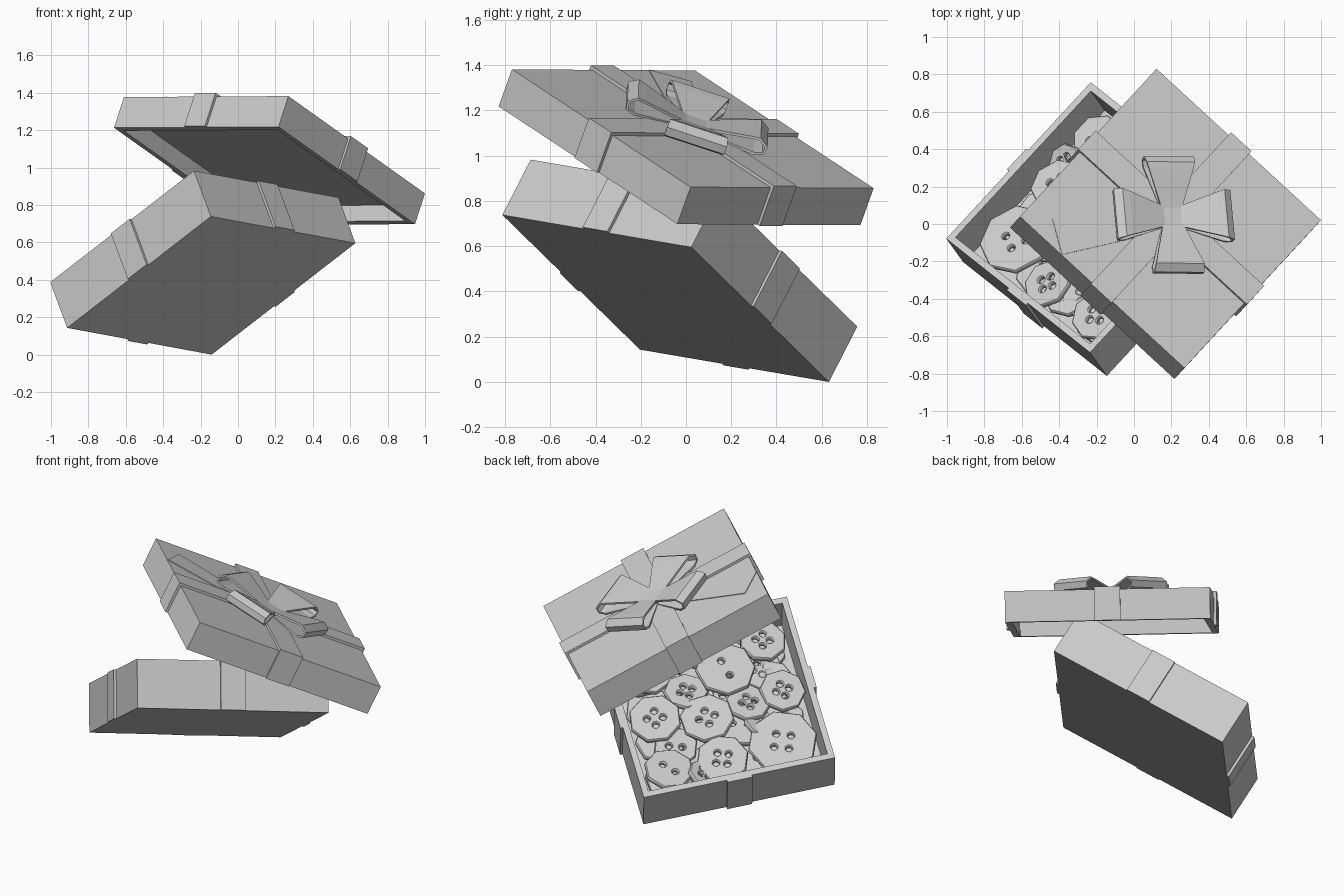
import bpy, bmesh, math, random
from mathutils import Matrix, Vector

random.seed(4)
if "Cube" in bpy.data.objects:
    bpy.data.objects.remove(bpy.data.objects["Cube"])

grey = bpy.data.materials.new("plain_grey")
grey.use_nodes = True
grey.diffuse_color = (0.6, 0.6, 0.6, 1)
grey.node_tree.nodes["Principled BSDF"].inputs["Base Color"].default_value = (0.6, 0.6, 0.6, 1)


def frame(origin, x, z):
    """Right-handed frame from an origin, an x direction and an up direction."""
    x, z = Vector(x).normalized(), Vector(z).normalized()
    y = z.cross(x).normalized()
    z = x.cross(y)
    m = Matrix((x, y, z)).transposed().to_4x4()
    m.translation = origin
    return m


BOX = frame((-0.143, -0.09, 0.369), (0.77, -0.61, 0.597), (-0.311, 0.432, 0.846))
LID = frame((0.195, 0.03, 1.119), (0.88, -0.81, 0.005), (0.292, 0.323, 0.9))
BOX_SIZE, BOX_H = 1.147, 0.289
LID_SIZE, LID_H = 1.195, 0.182
RIBBON_W, RIBBON_T = 0.15, 0.015


def finish(name, bm, matrix):
    mesh = bpy.data.meshes.new(name)
    bmesh.ops.recalc_face_normals(bm, faces=bm.faces)
    bm.to_mesh(mesh)
    bm.free()
    mesh.materials.append(grey)
    obj = bpy.data.objects.new(name, mesh)
    bpy.context.collection.objects.link(obj)
    obj.matrix_world = matrix
    return obj


def block_mesh(center, dims):
    bm = bmesh.new()
    bmesh.ops.create_cube(bm, size=1, matrix=Matrix.Translation(center) @ Matrix.Diagonal((*dims, 1)))
    return bm


def block(name, center, dims, matrix):
    return finish(name, block_mesh(center, dims), matrix)


def tray(name, size, z_low, height, wall, depth, side, matrix):
    """Square tray, open at the top (side 1) or underneath (side -1)."""
    bm = block_mesh((0, 0, z_low + height / 2), (size, size, height))
    bm.normal_update()
    rim = [f for f in bm.faces if f.normal.z * side > 0.9]
    bmesh.ops.inset_region(bm, faces=rim, thickness=wall)
    floor = bmesh.ops.extrude_discrete_faces(bm, faces=rim)["faces"]
    bmesh.ops.translate(bm, verts=floor[0].verts, vec=(0, 0, -side * depth))
    return finish(name, bm, matrix)


def side_ribbons(name, size, z_mid, height, matrix):
    for i in range(4):
        turn = Matrix.Rotation(i * math.pi / 2, 4, 'Z')
        block(f"{name}_{i + 1}", ((size + RIBBON_T) / 2, 0, z_mid),
              (RIBBON_T, RIBBON_W, height), matrix @ turn)


# Open box and lid, with ribbon on their sides
tray("box_base", BOX_SIZE, 0, BOX_H, 0.052, 0.24, 1, BOX)
side_ribbons("box_ribbon", BOX_SIZE, BOX_H / 2, BOX_H, BOX)
tray("box_lid", LID_SIZE, -LID_H, LID_H, 0.055, 0.095, -1, LID)
side_ribbons("lid_side_ribbon", LID_SIZE, -LID_H / 2, LID_H, LID)

# Ribbon cross on top of the lid
long = LID_SIZE + 2 * RIBBON_T
block("lid_ribbon_across", (0, 0, RIBBON_T / 2), (long, RIBBON_W, RIBBON_T), LID)
block("lid_ribbon_along", (0, 0, RIBBON_T / 2), (RIBBON_W, long, RIBBON_T), LID)

# Loose ribbon tail, lying flat from the bow to the lid edge
tail_end = Vector((-0.376, -0.538, 0))
tail_turn = Matrix.Rotation(math.atan2(tail_end.y, tail_end.x), 4, 'Z')
bm = block_mesh((tail_end.length / 2, 0, 0.001), (tail_end.length, 0.2, 0.006))
for v in bm.verts:
    if v.co.x < 0.1:
        v.co.y *= 0.6
finish("ribbon_tail", bm, LID @ tail_turn)

# Bow: four flared loops pointing at the lid corners, and a flat knot
LOOP = [(0.04, 0.032), (0.25, 0.085), (0.285, 0.092), (0.322, 0.068),
        (0.318, 0.035), (0.28, 0.02), (0.04, 0.012)]
for i in range(4):
    bm = bmesh.new()
    rows = []
    for r, z in LOOP:
        half = 0.055 + 0.085 * min(1, (r - 0.04) / 0.26)
        rows.append([bm.verts.new((r, s * half, z)) for s in (-1, 1)])
    for a, b in zip(rows, rows[1:]):
        bm.faces.new((a[0], a[1], b[1], b[0]))
    turn = Matrix.Rotation(math.pi / 4 + i * math.pi / 2, 4, 'Z')
    loop = finish(f"bow_loop_{i + 1}", bm, LID @ turn)
    solid = loop.modifiers.new("thickness", 'SOLIDIFY')
    solid.thickness, solid.offset = 0.012, 0
block("bow_knot", (0, 0, 0.02), (0.12, 0.12, 0.04), LID @ Matrix.Rotation(math.pi / 4, 4, 'Z'))


def ring(curve, radius, sides, cx=0, cy=0):
    spline = curve.splines.new('POLY')
    spline.points.add(sides - 1)
    for k, p in enumerate(spline.points):
        a = math.tau * (k + 0.5) / sides
        p.co = (cx + radius * math.cos(a), cy + radius * math.sin(a), 0, 1)
    spline.use_cyclic_u = True


def button(name, p, q, z, radius, holes, tilt):
    """Eight-sided button; p and q are fractions across the box."""
    curve = bpy.data.curves.new(name, 'CURVE')
    curve.dimensions, curve.fill_mode = '2D', 'BOTH'
    curve.extrude, curve.bevel_depth, curve.bevel_resolution = 0.012, 0.005, 0
    ring(curve, radius - 0.005, 8)
    for k in range(holes):
        a = math.tau * (k + 0.5) / holes
        ring(curve, 0.025, 8, 0.3 * radius * math.cos(a), 0.3 * radius * math.sin(a))
    curve.materials.append(grey)
    obj = bpy.data.objects.new(name, curve)
    bpy.context.collection.objects.link(obj)
    spot = Matrix.Translation(((q - 0.5) * BOX_SIZE, (0.5 - p) * BOX_SIZE, z))
    lean = Matrix.Rotation(math.radians(tilt), 4, Vector((random.uniform(-1, 1), random.uniform(-1, 1), 0)))
    obj.matrix_world = BOX @ spot @ lean @ Matrix.Rotation(random.uniform(0, 3), 4, 'Z')
    return obj


# Buttons piled in the box: across, along, height, radius, holes, tilt
PILE = [(.782, .22, .165, .205, 4, 4), (.46, .19, .17, .155, 4, 6), (.18, .19, .18, .145, 2, 8),
        (.442, .44, .185, .16, 4, 5), (.185, .5, .185, .155, 4, 5), (.668, .485, .175, .13, 4, 8),
        (.855, .515, .175, .135, 4, 8), (.38, .63, .165, .13, 4, 8), (.6, .69, .215, .175, 2, 5),
        (.83, .83, .175, .14, 4, 6), (.25, .33, .145, .13, 2, 6), (.78, .69, .13, .14, 4, 5),
        (.35, .13, .16, .1, 4, 25), (.7, .37, .15, .1, 2, 25), (.22, .8, .17, .16, 4, 6),
        (.5, .87, .16, .14, 2, 7)]
buttons = [button(f"button_{i + 1}", *spec) for i, spec in enumerate(PILE)]

# Lower layer of buttons filling the gaps
for i in range(4):
    for j in range(4):
        buttons.append(button(f"lower_button_{i}_{j}", 0.19 + 0.207 * i, 0.19 + 0.207 * j,
                              0.085 + 0.035 * ((i + j) % 2), 0.15, 2, 3))

bpy.ops.object.select_all(action='DESELECT')
for obj in buttons:
    obj.select_set(True)
bpy.context.view_layer.objects.active = buttons[0]
bpy.ops.object.convert(target='MESH')
